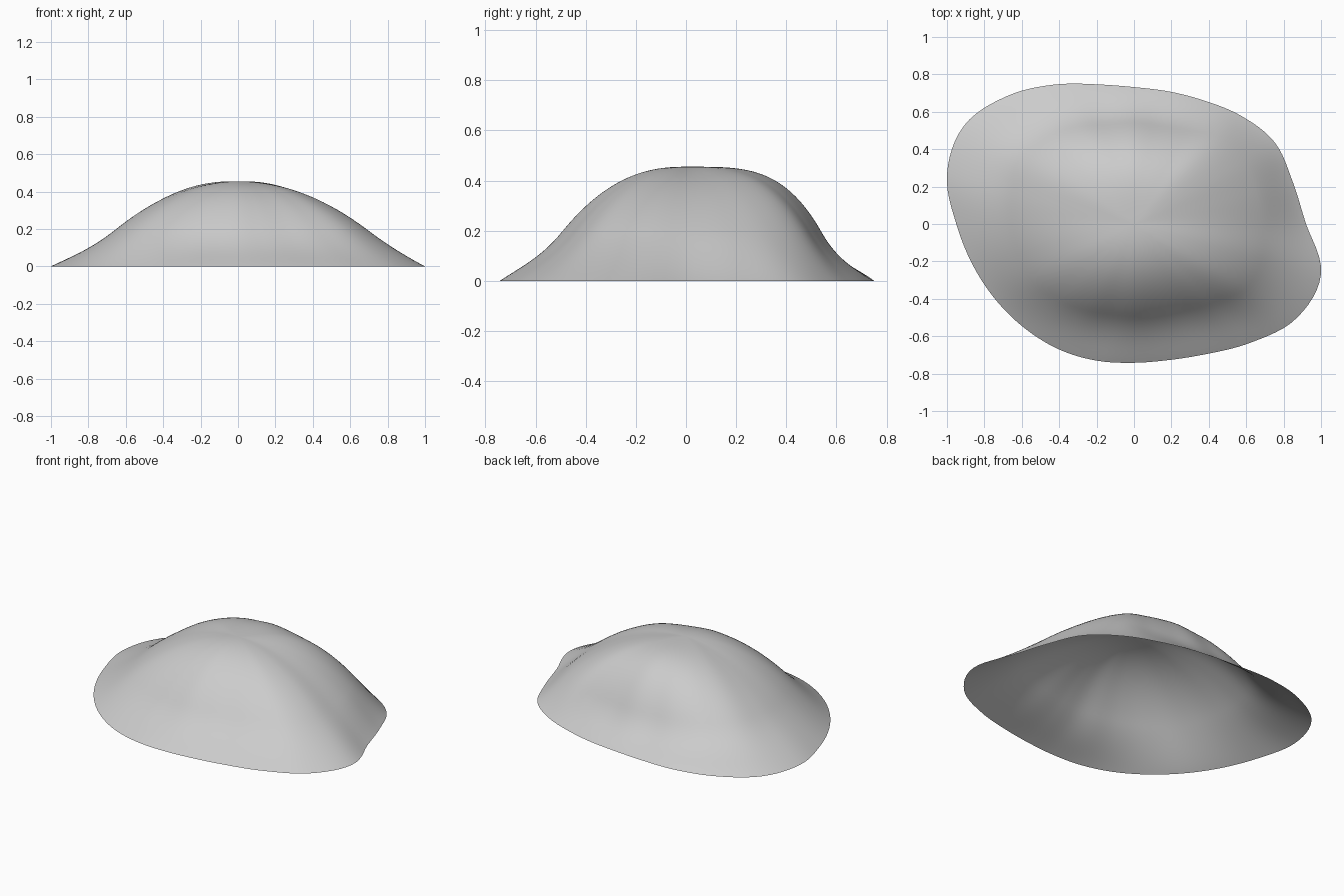
import bpy, bmesh, math

cube = bpy.data.objects.get("Cube")
if cube:
    bpy.data.objects.remove(cube, do_unlink=True)

# Radii every 15 degrees: outer edge, and the steep line where dome meets brim
EDGE = [.92, .878, .87, .815, .76, .733, .732, .773, .86, .965, 1.05, 1.035,
        .95, .887, .84, .805, .78, .757, .742, .752, .8, .893, 1.005, 1.035]
FOOT = [.68, .675, .67, .645, .575, .54, .54, .55, .6, .655, .69, .675,
        .65, .63, .61, .57, .53, .5, .495, .497, .525, .595, .685, .71]
TOP, FOOT_Z = .455, .195
SEGMENTS, DOME_RINGS, BRIM_RINGS = 144, 26, 14


def smooth_radius(table, angle):
    """Periodic Catmull-Rom interpolation of a radius table."""
    n = len(table)
    f = angle / math.tau * n
    i = math.floor(f)
    t = f - i
    a, b, c, d = (table[(i + k) % n] for k in (-1, 0, 1, 2))
    return b + t / 2 * (c - a + t * (2*a - 5*b + 4*c - d + t * (3*(b - c) + d - a)))


def surface_ring(angle):
    """Radius and height pairs from the crown down to the edge."""
    edge, foot = smooth_radius(EDGE, angle), smooth_radius(FOOT, angle)
    s = math.sin(angle)
    power = 2 + s * s * (1.7 if s > 0 else .35)
    drop = TOP - FOOT_Z
    points = []
    for k in range(1, DOME_RINGS + 1):
        t = k / DOME_RINGS
        points.append((foot * t, TOP - drop * t ** power))
    # The brim leaves the dome at the same slope and flares out
    slope = min(2.4, drop * power / foot * (edge - foot) / FOOT_Z)
    for k in range(1, BRIM_RINGS + 1):
        t = k / BRIM_RINGS
        fall = (1 - t) ** 2 * (1 + 2*t) - slope * t * (1 - t) ** 2 + .85 * t * t * (1 - t)
        points.append((foot + (edge - foot) * t, FOOT_Z * fall))
    return points


# Open domed shell
bm = bmesh.new()
crown = bm.verts.new((0, 0, TOP))
columns = []
for j in range(SEGMENTS):
    a = math.tau * j / SEGMENTS
    columns.append([bm.verts.new((r * math.cos(a), r * math.sin(a), z))
                    for r, z in surface_ring(a)])
for j, col in enumerate(columns):
    nxt = columns[(j + 1) % SEGMENTS]
    bm.faces.new((crown, col[0], nxt[0]))
    for k in range(len(col) - 1):
        bm.faces.new((col[k], col[k + 1], nxt[k + 1], nxt[k]))
for face in bm.faces:
    face.smooth = True
mesh = bpy.data.meshes.new("domed_shell")
bm.to_mesh(mesh)
bm.free()
shell = bpy.data.objects.new("domed_shell", mesh)
bpy.context.collection.objects.link(shell)

# Plain grey
grey = bpy.data.materials.new("light_grey")
grey.use_nodes = True
colour = (.6, .6, .6, 1)
grey.diffuse_color = colour
grey.node_tree.nodes["Principled BSDF"].inputs["Base Color"].default_value = colour
mesh.materials.append(grey)
